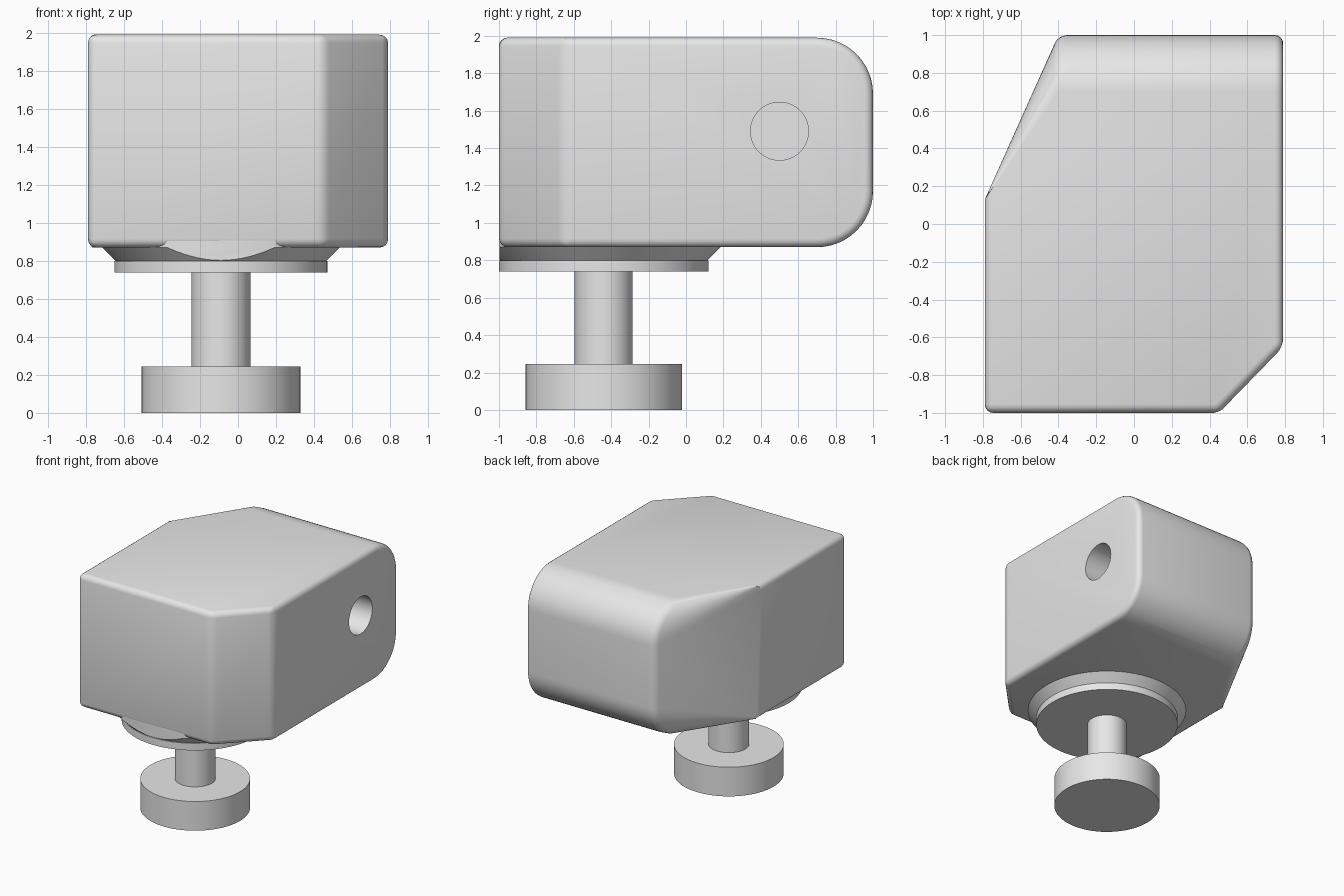
import bpy, bmesh
from math import sin, cos, pi, radians
from mathutils import Matrix

cube = bpy.data.objects.get("Cube")
if cube:
    bpy.data.objects.remove(cube, do_unlink=True)

grey = bpy.data.materials.new("light grey")
grey.use_nodes = True
colour = (0.8, 0.8, 0.8, 1)
grey.diffuse_color = colour
grey.node_tree.nodes["Principled BSDF"].inputs["Base Color"].default_value = colour

BOTTOM, TOP, ROUND = 0.87, 1.99, 0.3
AXIS = (-0.09, -0.44)


def finish(bm, name):
    bmesh.ops.recalc_face_normals(bm, faces=bm.faces)
    mesh = bpy.data.meshes.new(name)
    bm.to_mesh(mesh)
    bm.free()
    obj = bpy.data.objects.new(name, mesh)
    bpy.context.collection.objects.link(obj)
    mesh.materials.append(grey)
    return obj


def smooth(obj, angle=35):
    bpy.ops.object.select_all(action="DESELECT")
    obj.select_set(True)
    bpy.context.view_layer.objects.active = obj
    bpy.ops.object.shade_smooth_by_angle(angle=radians(angle))


def turned(name, profile, clip=None, segments=96):
    """Closed solid of revolution about the stem axis, optionally cut at the front."""
    bm = bmesh.new()
    rings = [[bm.verts.new((AXIS[0] + r * cos(2 * pi * i / segments),
                            AXIS[1] + r * sin(2 * pi * i / segments), z))
              for i in range(segments)] for r, z in profile]
    for a, b in zip(rings, rings[1:]):
        for i in range(segments):
            j = (i + 1) % segments
            bm.faces.new((a[i], a[j], b[j], b[i]))
    bm.faces.new(rings[0])
    bm.faces.new(rings[-1])
    if clip is not None:
        geom = bm.verts[:] + bm.edges[:] + bm.faces[:]
        cut = bmesh.ops.bisect_plane(bm, geom=geom, plane_co=(0, clip, 0),
                                     plane_no=(0, -1, 0), clear_outer=True)
        edges = [e for e in cut["geom_cut"] if isinstance(e, bmesh.types.BMEdge)]
        bmesh.ops.holes_fill(bm, edges=edges)
    obj = finish(bm, name)
    smooth(obj)
    return obj


# Body: rounded back whose curve tapers away along the slanted side
bm = bmesh.new()
outline = [(-0.79, 0.13), (-0.79, -1), (0.45, -1), (0.79, -0.65)]
low = [bm.verts.new((x, y, BOTTOM)) for x, y in outline]
high = [bm.verts.new((x, y, TOP)) for x, y in outline]
STEPS = 12
angles = [pi / 2 * i / STEPS for i in range(STEPS + 1)]
arc = [(1 - ROUND + ROUND * sin(a), BOTTOM + ROUND - ROUND * cos(a)) for a in angles]
arc += [(y, BOTTOM + TOP - z) for y, z in reversed(arc)]
inner = [bm.verts.new((-0.4, y, z)) for y, z in arc]
outer = [bm.verts.new((0.79, y, z)) for y, z in arc]
for i in range(3):
    bm.faces.new((low[i], low[i + 1], high[i + 1], high[i]))
for i in range(len(arc) - 1):
    bm.faces.new((inner[i], outer[i], outer[i + 1], inner[i + 1]))
    if i < STEPS:
        bm.faces.new((low[0], inner[i], inner[i + 1]))
    elif i > STEPS:
        bm.faces.new((high[0], inner[i], inner[i + 1]))
bm.faces.new((low[0], inner[STEPS], inner[STEPS + 1], high[0]))
bm.faces.new([low[3]] + outer + [high[3]])
bm.faces.new(low + [outer[0], inner[0]])
bm.faces.new(high + [outer[-1], inner[-1]])
bmesh.ops.recalc_face_normals(bm, faces=bm.faces)
bm.normal_update()
sharp = [e for e in bm.edges if e.calc_face_angle() > radians(30)
         and not (any(v in (low[0], high[0]) for v in e.verts)
                  and any(v in inner for v in e.verts))]
bmesh.ops.bevel(bm, geom=sharp, offset=0.045, segments=4, profile=0.5,
                affect="EDGES", clamp_overlap=True)
body = finish(bm, "body")

# Blind round hole in the left side
bm = bmesh.new()
DEPTH = 0.6
bmesh.ops.create_cone(bm, cap_ends=True, segments=64, radius1=0.155, radius2=0.155,
                      depth=2 * DEPTH,
                      matrix=Matrix.Translation((0.79, 0.5, 1.49)) @ Matrix.Rotation(pi / 2, 4, "Y"))
cutter = finish(bm, "hole_cutter")
cutter.hide_render = True
mod = body.modifiers.new("hole", "BOOLEAN")
mod.operation = "DIFFERENCE"
mod.solver = "EXACT"
mod.object = cutter
bpy.context.view_layer.objects.active = body
bpy.ops.object.modifier_apply(modifier=mod.name)
bpy.data.objects.remove(cutter, do_unlink=True)
smooth(body, 30)

# Collar under the body, trimmed flush with the front
turned("collar", [(0.555, 0.80), (0.625, BOTTOM), (0.625, BOTTOM + 0.06)], clip=-0.998)
turned("flange", [(0.56, 0.74), (0.56, 0.80)])

# Stem and foot
turned("stem", [(0.155, 0.24), (0.155, 0.75)])
turned("foot", [(0.418, 0), (0.418, 0.245)])
